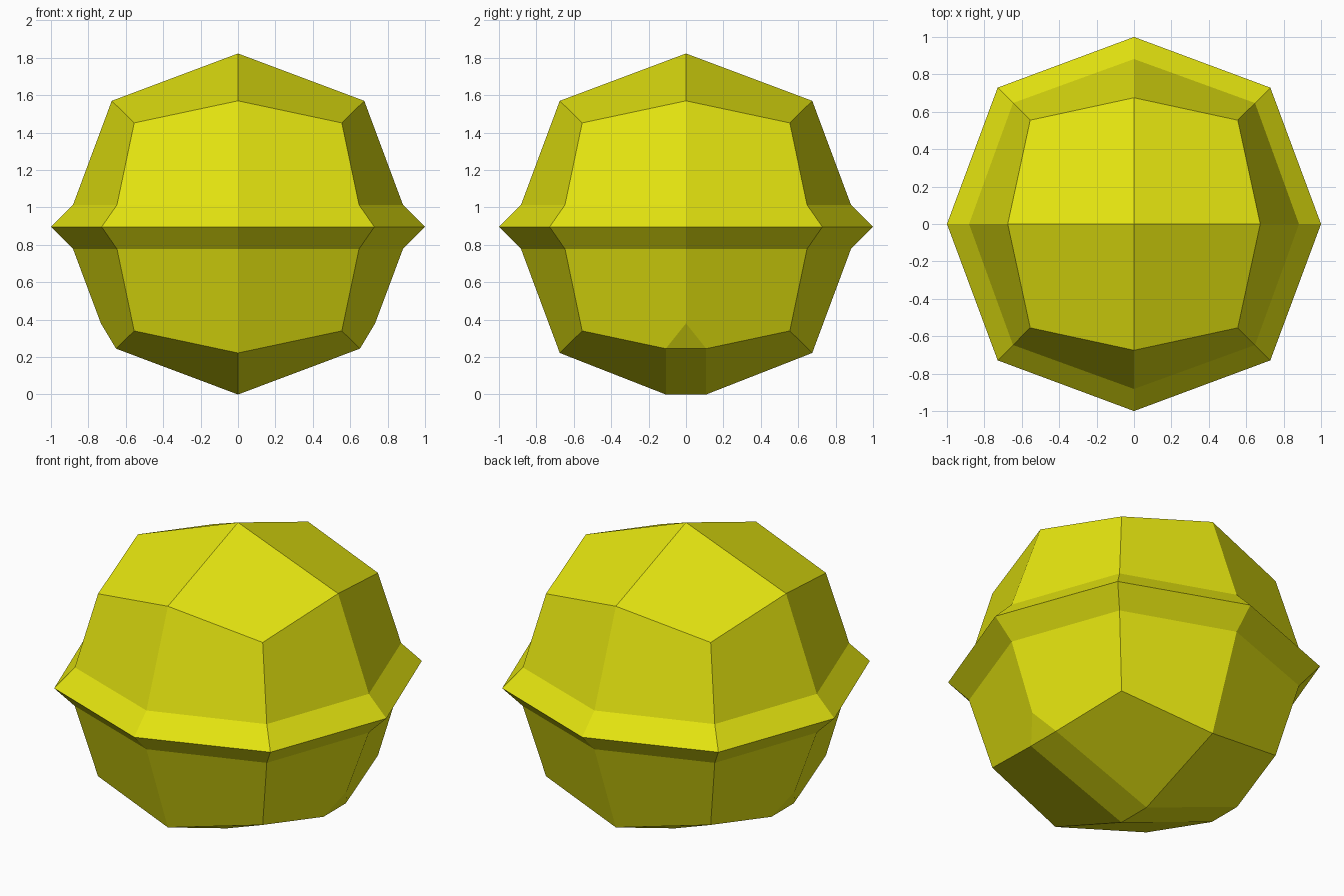
import bpy

if "Cube" in bpy.data.objects:
    bpy.data.objects.remove(bpy.data.objects["Cube"])

# One quarter of the body (x >= 0, y >= 0); mirroring makes the rest
C = 0.896  # height of the rim
quarter = {
    # upper half
    "top": (0, 0, 1.823),
    "tx": (0.675, 0, 1.57), "td": (0.555, 0.555, 1.452), "ty": (0, 0.675, 1.57),
    # root of the rim above, rim edge, root below
    "ux": (0.882, 0, C + 0.118), "ud": (0.647, 0.647, C + 0.118), "uy": (0, 0.882, C + 0.118),
    "rx": (1, 0, C), "rd": (0.729, 0.729, C), "ry": (0, 1, C),
    "lx": (0.882, 0, C - 0.118), "ld": (0.647, 0.647, C - 0.118), "ly": (0, 0.882, C - 0.118),
    # lower half, with a chamfered keel along x
    "bd": (0.555, 0.555, 0.34), "by": (0, 0.675, 0.222),
    "kx": (0.733, 0, 0.38), "ke": (0.652, 0.108, 0.245),
    "k0": (0, 0.108, 0), "kc": (0, 0, 0), "km": (0.652, 0, 0.245),
}
faces = [
    "top tx td ty",
    "tx ux ud td", "td ud uy ty",
    "ux rx rd ud", "ud rd ry uy",
    "rx lx ld rd", "rd ld ly ry",
    "lx kx ke bd ld", "ld bd by ly",
    "bd ke k0 by",
    "kx km ke", "km kc k0 ke",
]
names = list(quarter)
mesh = bpy.data.meshes.new("rimmed_ball")
mesh.from_pydata(list(quarter.values()), [],
                 [[names.index(n) for n in f.split()] for f in faces])
ball = bpy.data.objects.new("rimmed_ball", mesh)
bpy.context.collection.objects.link(ball)

mirror = ball.modifiers.new("Mirror", 'MIRROR')
mirror.use_axis = (True, True, False)
mirror.use_clip = True
mirror.merge_threshold = 0.001

# Colour
yellow = bpy.data.materials.new("yellow")
yellow.diffuse_color = (0.78, 0.78, 0.005, 1)
yellow.use_nodes = True
yellow.node_tree.nodes["Principled BSDF"].inputs["Base Color"].default_value = yellow.diffuse_color
mesh.materials.append(yellow)
